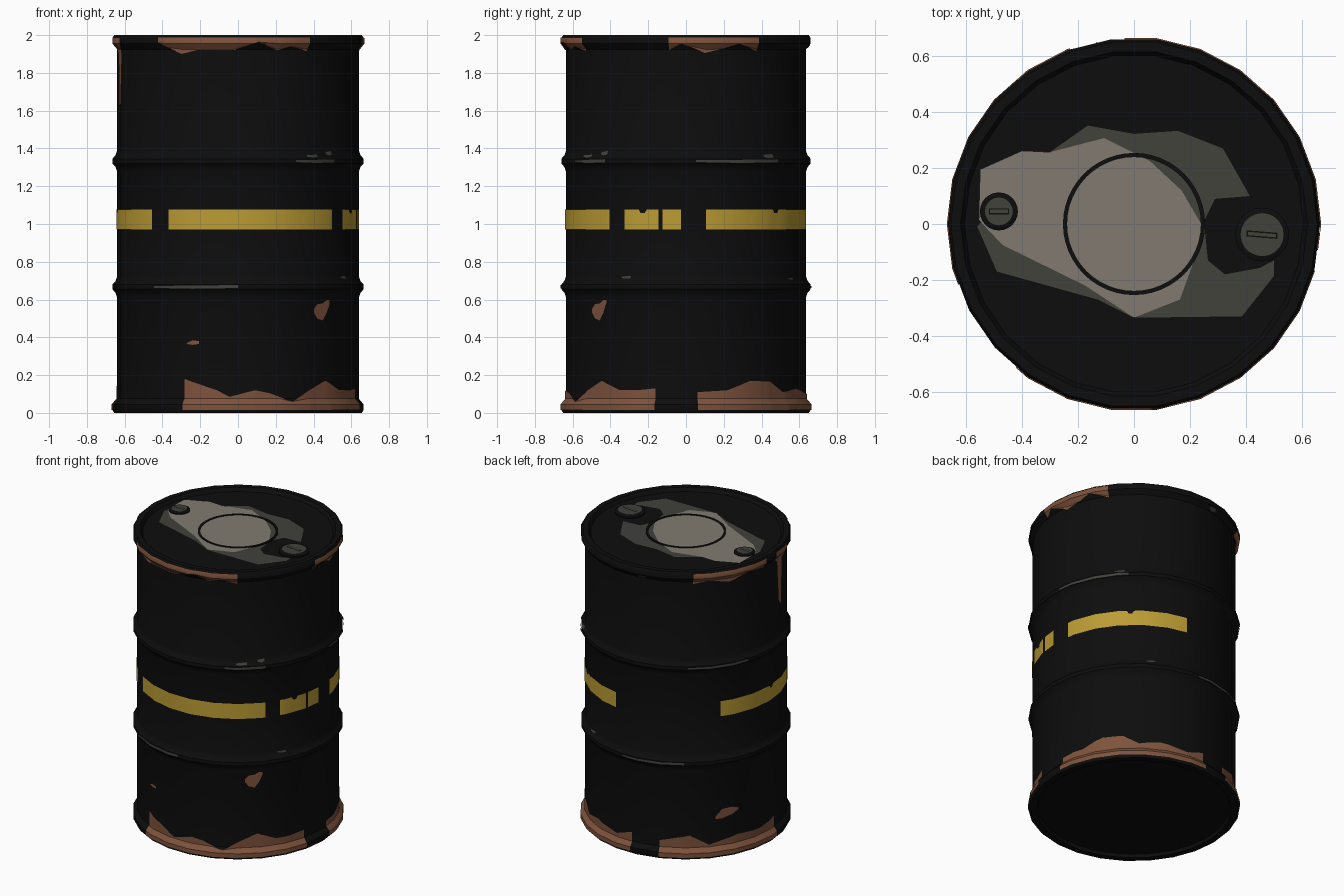
import bpy, bmesh, math

if "Cube" in bpy.data.objects:
    bpy.data.objects.remove(bpy.data.objects["Cube"])

SIDES = 26
STEP = 360 / SIDES


def mat(name, rgb):
    m = bpy.data.materials.new(name)
    m.diffuse_color = (*rgb, 1)
    m.use_nodes = True
    m.node_tree.nodes["Principled BSDF"].inputs["Base Color"].default_value = m.diffuse_color
    return m


BLACK = mat("black paint", (0.004, 0.004, 0.004))
RUST = mat("rust", (0.21, 0.086, 0.046))
YELLOW = mat("yellow paint", (0.50, 0.33, 0.034))
GREY = mat("dark worn metal", (0.052, 0.054, 0.044))
BEIGE = mat("pale worn metal", (0.22, 0.195, 0.16))


def finish(name, bm, m, smooth=True):
    me = bpy.data.meshes.new(name)
    bm.to_mesh(me)
    bm.free()
    ob = bpy.data.objects.new(name, me)
    bpy.context.collection.objects.link(ob)
    me.materials.append(m)
    if smooth:
        bpy.ops.object.select_all(action='DESELECT')
        ob.select_set(True)
        bpy.context.view_layer.objects.active = ob
        bpy.ops.object.shade_smooth_by_angle(angle=math.radians(35))
    return ob


def lathe(name, profile, m, n=SIDES, centre=(0, 0), cap=True):
    """Revolve (radius, z) points; the ends are closed with flat caps."""
    bm = bmesh.new()
    rings = [[bm.verts.new((centre[0] + r * math.cos(2 * math.pi * i / n),
                            centre[1] + r * math.sin(2 * math.pi * i / n), z))
              for i in range(n)] for r, z in profile]
    pairs = list(zip(rings, rings[1:]))
    if cap:
        bm.faces.new(rings[0])
        bm.faces.new(rings[-1])
    else:
        pairs.append((rings[-1], rings[0]))
    for a, b in pairs:
        for i in range(n):
            bm.faces.new((a[i], a[(i + 1) % n], b[(i + 1) % n], b[i]))
    bmesh.ops.recalc_face_normals(bm, faces=bm.faces)
    return finish(name, bm, m)


# Drum wall: rolled rims at both ends, two raised hoops
def hoop(z):
    return [(0.64, z - 0.055), (0.648, z - 0.032), (0.665, z - 0.012),
            (0.665, z + 0.012), (0.648, z + 0.032), (0.64, z + 0.055)]


WALL = ([(0.655, 0.0), (0.665, 0.015), (0.665, 0.045), (0.64, 0.075)] + hoop(0.667)
        + hoop(1.333) + [(0.64, 1.925), (0.665, 1.955), (0.665, 1.985), (0.655, 2.0)])
LID_Z = 1.975
lathe("drum_body", [(0.605, 0.02), (0.615, 0.0)] + WALL
      + [(0.62, 2.0), (0.605, LID_Z)], BLACK)


def lerp(table, t):
    for (a, *p), (b, *q) in zip(table, table[1:]):
        if a <= t <= b:
            f = (t - a) / (b - a)
            return [u + (v - u) * f for u, v in zip(p, q)]
    return list(table[-1][1:])


RADIUS = [(z, r) for r, z in WALL]


def patch(name, cols, m, lift=0.004):
    """Thin sheet on the wall. cols: (degrees from front, z low, z high)."""
    start, end = cols[0][0], cols[-1][0]
    angles = {c[0] for c in cols}
    angles |= {90 + k * STEP for k in range(-40, 40) if start < 90 + k * STEP < end}
    bm = bmesh.new()
    grid = []
    for a in sorted(angles):
        lo, hi = lerp(cols, a)
        d = math.radians((a - 90) % STEP - STEP / 2)
        k = math.cos(math.pi / SIDES) / math.cos(d)
        t = math.radians(a)
        col = []
        for z in [0] + [p[1] for p in WALL] + [2]:
            z = min(max(z, lo), hi)
            r = (lerp(RADIUS, z)[0] + lift) * k
            col.append(bm.verts.new((r * math.sin(t), -r * math.cos(t), z)))
        grid.append(col)
    for a, b in zip(grid, grid[1:]):
        for j in range(len(a) - 1):
            bm.faces.new((a[j], b[j], b[j + 1], a[j + 1]))
    bmesh.ops.remove_doubles(bm, verts=bm.verts, dist=0.0003)
    return finish(name, bm, m)


# Broken yellow stripe with a few chips
Y0, Y1 = 0.972, 1.077
for i, (a, b, chip) in enumerate([(-125, -45.3, -88), (-34.8, 50.7, None), (59.5, 77, 69),
                                  (78.7, 87.6, None), (99.5, 171.5, 138)]):
    cols = [(a, Y0, Y1), (b, Y0, Y1)]
    if chip:
        cols[1:1] = [(chip - 2, Y0, Y1), (chip - 1, Y0, Y1 - 0.02),
                     (chip + 1, Y0, Y1 - 0.02), (chip + 2, Y0, Y1)]
    patch(f"yellow_stripe_{i}", cols, YELLOW)

# Rust along the bottom rim: (angle, upper edge)
BOTTOM = [
    [(-26.3, .18), (-10, .12), (-4, .085), (8, .12), (15, .105), (26, .06), (36, .12),
     (46, .17), (57, .12), (66, .12), (75.5, .13)],
    [(95.5, .11), (110, .12), (122, .17), (134, .165), (143, .11), (155, .13),
     (172, .1), (183, .14)],
    [(200, .12), (217, .16), (228, .09), (245, .13), (262, .12), (275, .15)]]
for i, edge in enumerate(BOTTOM):
    patch(f"bottom_rust_{i}", [(a, 0.015, z) for a, z in edge], RUST)

# Rust under the top rim: (angle, lower edge)
TOP = [
    [(-39.5, 1.96), (-28, 1.90), (-20, 1.92), (-2, 1.92), (9, 1.963), (19, 1.92),
     (25, 1.94), (34.7, 1.915)],
    [(82.0, 1.92), (88, 1.955), (99, 1.905), (108, 1.93), (115, 1.955), (125.6, 1.915)],
    [(219, 1.91), (228, 1.93), (240, 1.90), (253, 1.94), (265, 1.92)],
    [(274, 1.93), (279, 1.90), (281, 1.62), (284, 1.58), (286, 1.9), (289, 1.95)]]
for i, edge in enumerate(TOP):
    patch(f"top_rust_{i}", [(a, z, 1.988) for a, z in edge], RUST)

# Rust spots
patch("rust_spot_front_right", [(39, .53, .55), (41, .50, .575), (44.5, .49, .58),
                                (47, .53, .597), (49, .58, .597)], RUST)
patch("rust_spot_front", [(-25, .365, .37), (-22, .36, .385), (-18.7, .365, .38)], RUST)
patch("rust_spot_back", [(232, .26, .28), (236, .26, .325), (242, .28, .33),
                         (246, .30, .315)], RUST)

# Scratches worn along the hoops: start, end, z, half height
for i, (a, b, z, h) in enumerate([
        (27.5, 50, 1.333, .01), (34, 40, 1.36, .008), (46, 50, 1.375, .012),
        (94.6, 137, 1.333, .01), (129, 135, 1.36, .012), (216, 251, 1.333, .009),
        (-42, 0, .667, .01), (58, 63, .718, .008), (147, 152, .712, .008),
        (178, 214, .667, .009), (187, 192, 1.94, .012)]):
    m = (a + b) / 2
    patch(f"hoop_scratch_{i}", [(a, z - h * .5, z + h * .5), (m, z - h, z + h * .7),
                                (b, z - h * .6, z + h)], GREY)


# Worn areas on the lid
def lid_patch(name, pts, z, m):
    bm = bmesh.new()
    f = bm.faces.new([bm.verts.new((x, y, z)) for x, y in pts])
    f.normal_update()
    if f.normal.z < 0:
        f.normal_flip()
    bmesh.ops.triangulate(bm, faces=[f])
    finish(name, bm, m, False)


lid_patch("lid_dark_wear", [
    (-.3, .257), (-.165, .352), (0, .322), (.157, .333), (.318, .27), (.414, .1),
    (.29, .09), (.25, .01), (.264, -.13), (.325, -.18), (.45, -.157), (.5, -.13),
    (.5, -.186), (.386, -.33), (0, -.335), (-.13, -.27), (-.49, -.17), (-.56, -.01),
    (-.4, .2)], LID_Z + 0.003, GREY)
lid_patch("lid_pale_wear", [
    (-.55, .195), (-.4, .262), (-.3, .257), (-.107, .307), (.057, .225), (.17, .12),
    (.24, 0), (.235, -.075), (.164, -.27), (0, -.335), (-.175, -.22), (-.47, -.075),
    (-.555, .015)], LID_Z + 0.006, BEIGE)

# Pressed ring in the lid centre
lathe("lid_ring", [(0.239, LID_Z), (0.239, LID_Z + .01), (0.254, LID_Z + .01),
                   (0.254, LID_Z)], BLACK, 48, cap=False)

# Two screw bungs: collar, plug, slot
for name, x, y, r, r2 in [("small_bung", -.483, .045, .068, .05),
                          ("large_bung", .458, -.038, .096, .077)]:
    lathe(name + "_collar", [(r, LID_Z), (r, LID_Z + .012), (r2 + .006, LID_Z + .018)],
          BLACK, 24, (x, y))
    lathe(name + "_plug", [(r2, LID_Z + .01), (r2, LID_Z + .02)], GREY, 20, (x, y))
    for part, w, m, z in [("_slot_edge", .011, BLACK, .022), ("_slot", .006, GREY, .0235)]:
        hw = r2 * .72 if m is BLACK else r2 * .65
        s = -.08 if r > .08 else 0
        lid_patch(name + part, [(x + u * hw, y + v * w + s * u * hw)
                                for u, v in ((-1, -1), (1, -1), (1, 1), (-1, 1))],
                  LID_Z + z, m)
